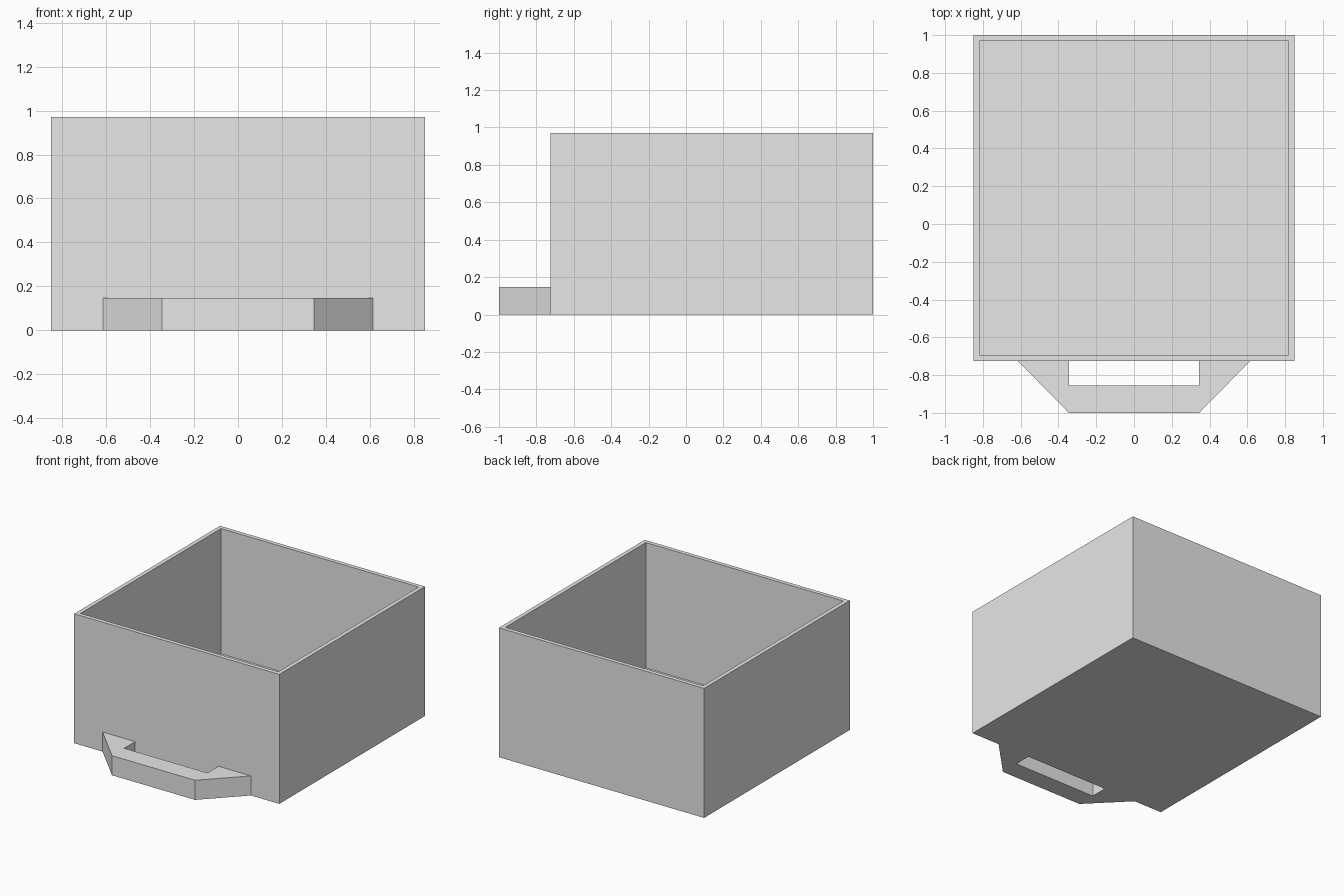
import bpy
import bmesh
from mathutils import Matrix, Vector

cube = bpy.data.objects.get("Cube")
if cube:
    bpy.data.objects.remove(cube, do_unlink=True)

# Dimensions
HALF_WIDTH, FRONT, BACK, HEIGHT = 0.85, -0.725, 1.0, 0.97
WALL = 0.031
GRIP_FRONT, GRIP_INNER, GRIP_HEIGHT = -1.0, -0.855, 0.147
GRIP_HALF, GRIP_ROOT = 0.345, 0.615

grey = bpy.data.materials.new("light grey")
grey.use_nodes = True
colour = (0.8, 0.8, 0.8, 1)
grey.diffuse_color = colour
grey.node_tree.nodes["Principled BSDF"].inputs["Base Color"].default_value = colour


def finish(bm, name):
    bmesh.ops.recalc_face_normals(bm, faces=bm.faces)
    mesh = bpy.data.meshes.new(name)
    bm.to_mesh(mesh)
    bm.free()
    mesh.materials.append(grey)
    obj = bpy.data.objects.new(name, mesh)
    bpy.context.collection.objects.link(obj)
    return obj


# Open drawer box: inset the top for the rim, then sink the cavity to the floor
bm = bmesh.new()
size = Vector((2 * HALF_WIDTH, BACK - FRONT, HEIGHT))
centre = Vector((0, (BACK + FRONT) / 2, HEIGHT / 2))
bmesh.ops.create_cube(bm, size=1, matrix=Matrix.Translation(centre) @ Matrix.Diagonal(size).to_4x4())
top = max(bm.faces, key=lambda f: f.calc_center_median().z)
bmesh.ops.inset_region(bm, faces=[top], thickness=WALL, use_even_offset=True)
cavity = bmesh.ops.extrude_face_region(bm, geom=[top])["geom"]
bmesh.ops.delete(bm, geom=[top], context="FACES_ONLY")
bmesh.ops.translate(bm, vec=(0, 0, WALL - HEIGHT),
                    verts=[v for v in cavity if isinstance(v, bmesh.types.BMVert)])
finish(bm, "drawer_box")

# Pull handle: mirrored bracket outline with a finger slot against the box
half = [(GRIP_HALF, GRIP_INNER), (GRIP_HALF, FRONT), (GRIP_ROOT, FRONT), (GRIP_HALF, GRIP_FRONT)]
outline = half + [(-x, y) for x, y in reversed(half)]
bm = bmesh.new()
base = bm.faces.new([bm.verts.new((x, y, 0)) for x, y in outline])
raised = bmesh.ops.extrude_face_region(bm, geom=[base])["geom"]
bmesh.ops.translate(bm, vec=(0, 0, GRIP_HEIGHT),
                    verts=[v for v in raised if isinstance(v, bmesh.types.BMVert)])
finish(bm, "pull_handle")
